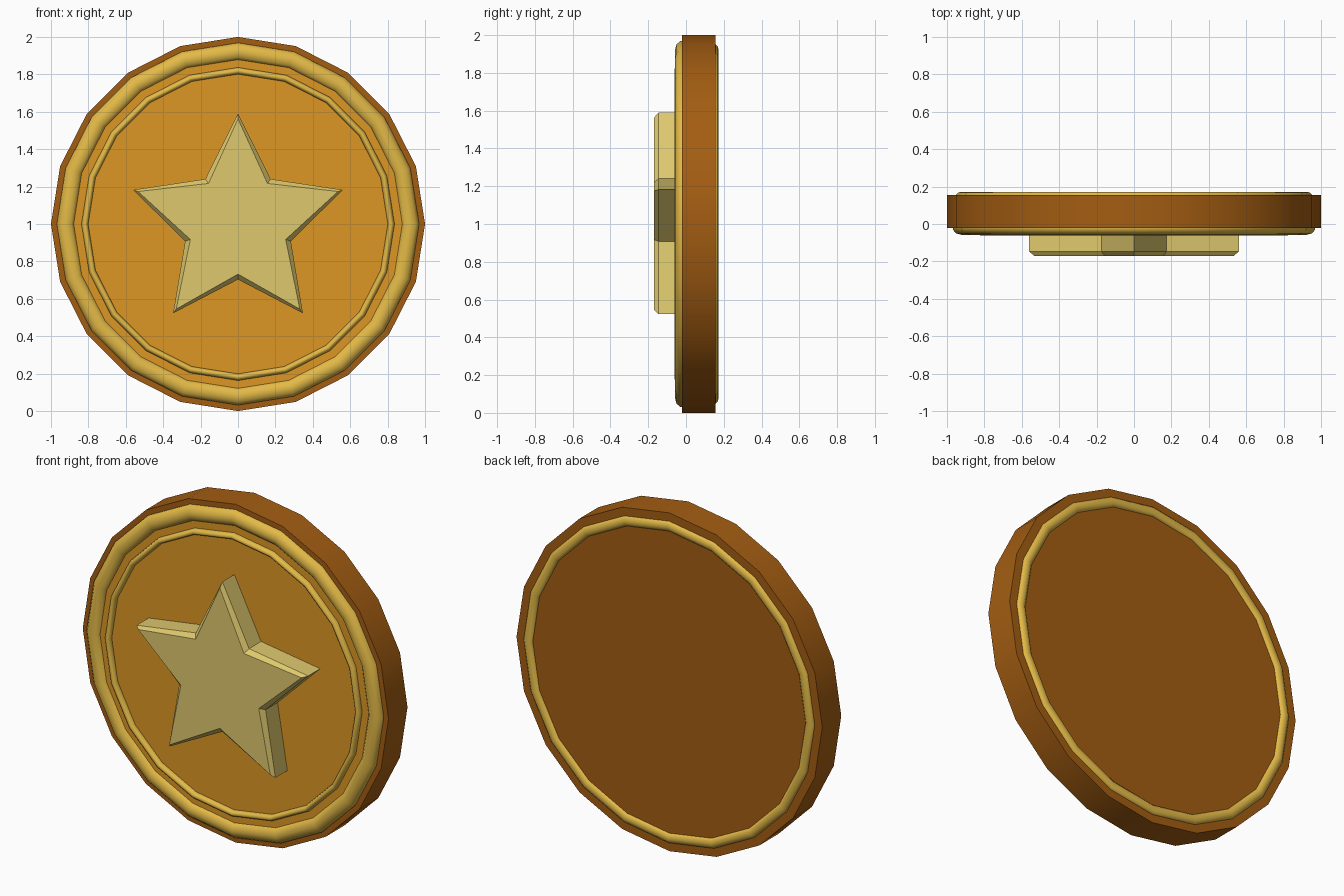
import bpy, bmesh, math

SIDES = 20
cube = bpy.data.objects.get("Cube")
if cube:
    bpy.data.objects.remove(cube, do_unlink=True)


def material(name, color):
    mat = bpy.data.materials.new(name)
    mat.use_nodes = True
    mat.diffuse_color = (*color, 1)
    bsdf = next(n for n in mat.node_tree.nodes if n.type == 'BSDF_PRINCIPLED')
    bsdf.inputs["Base Color"].default_value = (*color, 1)
    return mat


brown = material("bronze_brown", (0.37, 0.11, 0.006))
orange = material("golden_orange", (0.73, 0.31, 0.018))
yellow = material("warm_yellow", (0.77, 0.49, 0.063))
pale = material("pale_gold", (0.73, 0.58, 0.155))


def finish(name, bm, mat, angle=None):
    """Turn a bmesh into a named object with one colour."""
    bmesh.ops.recalc_face_normals(bm, faces=bm.faces)
    mesh = bpy.data.meshes.new(name)
    bm.to_mesh(mesh)
    bm.free()
    mesh.materials.append(mat)
    obj = bpy.data.objects.new(name, mesh)
    bpy.context.collection.objects.link(obj)
    if angle:
        bpy.ops.object.select_all(action='DESELECT')
        obj.select_set(True)
        bpy.context.view_layer.objects.active = obj
        bpy.ops.object.shade_smooth_by_angle(angle=math.radians(angle))
    return obj


def loop(bm, radii, y):
    """Closed loop around the coin axis, cycling through the given radii."""
    n = len(radii)
    return [bm.verts.new((r * math.sin(math.tau * i / n), y,
                          1 + r * math.cos(math.tau * i / n)))
            for i, r in enumerate(radii)]


def bridge(bm, a, b):
    for i in range(len(a)):
        j = (i + 1) % len(a)
        bm.faces.new((a[i], a[j], b[j], b[i]))


def prism(name, loops, mat, angle=None):
    """Capped solid through loops of (radii, y)."""
    bm = bmesh.new()
    rings = [loop(bm, radii, y) for radii, y in loops]
    for a, b in zip(rings, rings[1:]):
        bridge(bm, a, b)
    bm.faces.new(rings[0])
    bm.faces.new(rings[-1])
    return finish(name, bm, mat, angle)


def ring(name, radius, width, y, depth, mat, steps=10):
    """Rounded band with an elliptical section."""
    bm = bmesh.new()
    rings = []
    for k in range(steps):
        t = math.tau * k / steps
        rings.append(loop(bm, [radius + width * math.sin(t)] * SIDES,
                          y - depth * math.cos(t)))
    for k in range(steps):
        bridge(bm, rings[k], rings[(k + 1) % steps])
    return finish(name, bm, mat, 75)


# Coin body and raised front field
prism("coin_body", [([1.0] * SIDES, -0.022), ([1.0] * SIDES, 0.155)], brown, 30)
prism("front_field", [([0.9] * SIDES, -0.034), ([0.9] * SIDES, 0.0)], orange, 30)

# Rounded bands
ring("front_rim", 0.922, 0.049, -0.018, 0.04, yellow)
ring("back_rim", 0.922, 0.03, 0.152, 0.02, yellow)
ring("inner_band", 0.819, 0.018, -0.036, 0.026, yellow, 8)

# Five-pointed star with a chamfered front edge
outline = [0.59, 0.297] * 5
prism("star", [([0.562, 0.268] * 5, -0.17), (outline, -0.146), (outline, -0.02)], pale)
